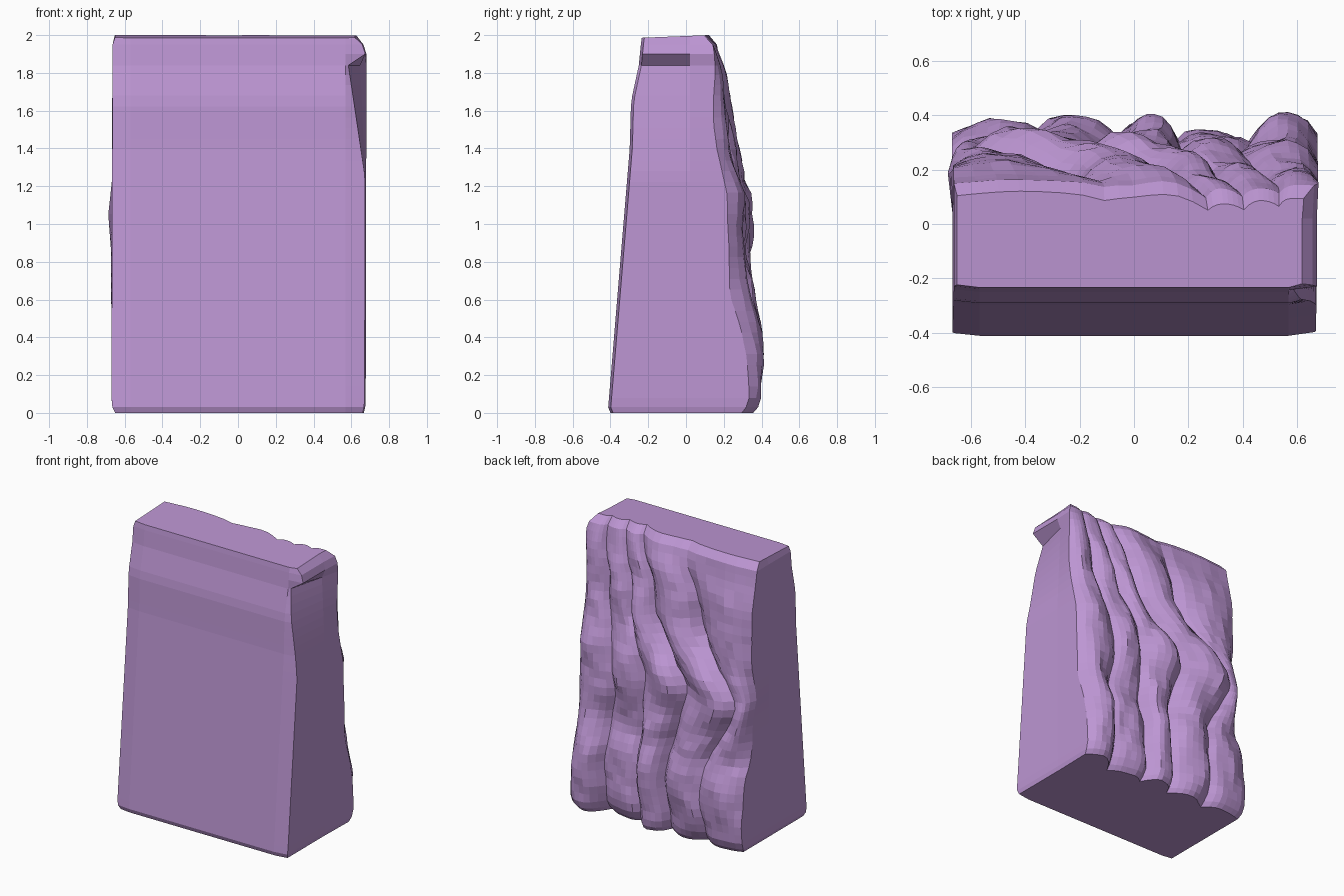
import bpy, bmesh, math
from mathutils import Vector, noise

cube = bpy.data.objects.get("Cube")
if cube:
    bpy.data.objects.remove(cube)

# Single stone colour
stone = bpy.data.materials.new("lilac stone")
stone.use_nodes = True
COLOUR = (0.51, 0.305, 0.655, 1)
stone.diffuse_color = COLOUR
bsdf = stone.node_tree.nodes["Principled BSDF"]
bsdf.inputs["Base Color"].default_value = COLOUR
bsdf.inputs["Roughness"].default_value = 0.8


def lerp_curve(points, t):
    """Piecewise linear curve through (position, value) points."""
    for (a, va), (b, vb) in zip(points, points[1:]):
        if t <= b:
            return va + (vb - va) * max(0, t - a) / (b - a)
    return points[-1][1]


def at_height(values, z):
    """Smoothly blend values given at evenly spaced heights."""
    i = min(int(z * 2), 3)
    t = z * 2 - i
    t = t * t * (3 - 2 * t)
    return values[i] * (1 - t) + values[i + 1] * t


def wobble(x, z, scale, seed):
    return noise.noise(Vector((x * scale, z * scale * 0.6, seed)))


# Profiles by height
FRONT = [(0, -.40), (.03, -.412), (1.4, -.298), (1.65, -.291), (1.84, -.25), (2, -.234)]
BACK = [(0, .345), (.05, .385), (.3, .41), (.45, .40), (.62, .345), (.9, .355), (1.15, .345),
        (1.4, .275), (1.6, .245), (1.8, .20), (1.95, .155), (2, .105)]
RIGHT_SIDE = [(0, .66), (.04, .67), (1.8, .674), (1.9, .674), (1.95, .658), (2, .62)]
LEFT_SIDE = [(0, .65), (.04, .67), (1.95, .664), (2, .652)]
LEFT_BULGE = [(0, 0), (.85, .004), (1.05, .02), (1.22, .002), (2, 0)]
CHIP = [(1.25, 0), (1.84, .09), (1.9, 0), (2, 0)]

# Wandering creases between the rock ridges, bottom to top
CREASES = [(-.36, -.36, -.58, -.23, -.10), (-.07, -.05, -.18, .12, .27),
           (.16, .17, .15, .30, .40), (.42, .42, .39, .48, .54)]
# How far each crease (outer edges included) is sunk, and each crest shifted
SUNK = [(.07, .10, .16, .04, 0), (.08, .07, .09, .10, .02), (.10, .10, .10, .10, .05),
        (.11, .11, .10, .09, .05), (.10, .10, .09, .09, .04), (.05, .11, .13, .11, .01)]
CREST = [(-.02, -.01, -.08, -.01, .01), (-.02, -.01, 0, .02, 0), (.01, .01, -.03, -.03, -.02),
         (-.05, -.06, -.05, -.04, -.02), (0, -.01, -.04, -.04, -.01)]
PER_RIDGE = 7


def back_points(z, left, right):
    """One row of the rough back, with columns that follow the creases."""
    base = lerp_curve(BACK, z)
    calm = min(1, .2 + (2 - z) * 2.5)
    lines = [-left] + [at_height(c, z) + .03 * wobble(i, z, 7, 2) for i, c in enumerate(CREASES)] + [right]
    points = []
    for i in range(len(lines) - 1):
        for k in range(PER_RIDGE):
            s = k / PER_RIDGE
            x = lines[i] * (1 - s) + lines[i + 1] * s
            low = base - at_height(SUNK[i if s < .5 else i + 1], z)
            high = base + at_height(CREST[i], z) + .02 * wobble(i * 3, z, 6, 5)
            peak = .5 + .25 * wobble(i, z, 4, 9)
            t = (s - peak) / (peak if s < peak else 1 - peak)
            mix = abs(t) ** 2.2
            rough = .03 * wobble(x, z, 6, 1.5) + .015 * wobble(x, z, 14, 7.7)
            points.append((x, high * (1 - mix) + low * mix + rough * calm))
    points.append((right, base - at_height(SUNK[-1], z)))
    return points


# Slab built as stacked rings: rough back, two sides, flat bevelled front
rows = [0, .03, .08] + [.14 + .057 * i for i in range(29)] + [1.79, 1.84, 1.9, 1.95, 2]
bm = bmesh.new()
rings = []
for z in rows:
    left, right = lerp_curve(LEFT_SIDE, z), lerp_curve(RIGHT_SIDE, z)
    front, chip = lerp_curve(FRONT, z), lerp_curve(CHIP, z)
    ring = back_points(z, left + lerp_curve(LEFT_BULGE, z), right + .006)
    ring += [(right - chip * .3, .02), (right - chip, front + .014), (.57, front),
             (-.57, front), (-left, front + .01), (-left, .02)]
    tilt = 0.04 if z == rows[-1] else 0
    rings.append([bm.verts.new((x, y, z + tilt * (y - .12))) for x, y in ring])

for low, high in zip(rings, rings[1:]):
    for i in range(len(low)):
        j = (i + 1) % len(low)
        bm.faces.new((low[i], low[j], high[j], high[i]))
caps = [bm.faces.new(rings[0]), bm.faces.new(rings[-1])]
bmesh.ops.triangulate(bm, faces=caps)
bmesh.ops.recalc_face_normals(bm, faces=bm.faces[:])

mesh = bpy.data.meshes.new("rock_slab")
bm.to_mesh(mesh)
bm.free()
mesh.materials.append(stone)
slab = bpy.data.objects.new("rock_slab", mesh)
bpy.context.collection.objects.link(slab)
